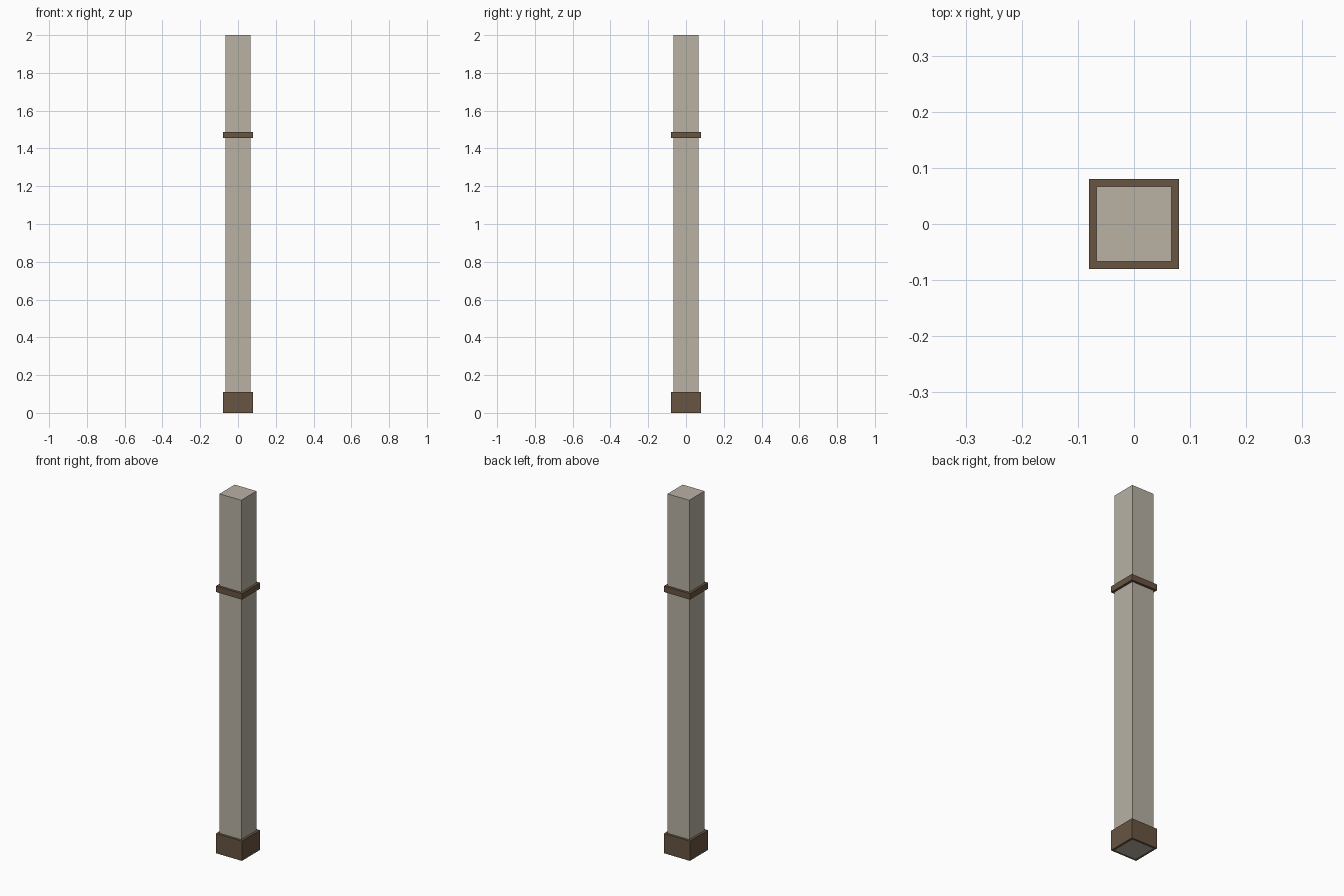
import bpy, bmesh

if "Cube" in bpy.data.objects:
    bpy.data.objects.remove(bpy.data.objects["Cube"])

def material(name, rgb):
    m = bpy.data.materials.new(name)
    m.diffuse_color = (*rgb, 1.0)
    m.use_nodes = True
    m.node_tree.nodes["Principled BSDF"].inputs["Base Color"].default_value = m.diffuse_color
    return m

def make_object(name, bm, mat):
    bmesh.ops.recalc_face_normals(bm, faces=bm.faces)
    mesh = bpy.data.meshes.new(name)
    bm.to_mesh(mesh)
    bm.free()
    mesh.materials.append(mat)
    obj = bpy.data.objects.new(name, mesh)
    bpy.context.collection.objects.link(obj)
    return obj

def square(bm, half, z):
    return [bm.verts.new((x * half, y * half, z))
            for x, y in ((-1, -1), (1, -1), (1, 1), (-1, 1))]

def bridge(bm, a, b):
    for i in range(4):
        j = (i + 1) % 4
        bm.faces.new((a[i], a[j], b[j], b[i]))

def post(name, half, z0, z1, mat):
    bm = bmesh.new()
    low, high = square(bm, half, z0), square(bm, half, z1)
    bridge(bm, low, high)
    bm.faces.new(low)
    bm.faces.new(high)
    return make_object(name, bm, mat)

def collar(name, inner, outer, z0, z1, mat):
    bm = bmesh.new()
    loops = [square(bm, h, z) for h, z in
             ((outer, z0), (outer, z1), (inner, z1), (inner, z0))]
    for k in range(4):
        bridge(bm, loops[k], loops[(k + 1) % 4])
    return make_object(name, bm, mat)

plaster = material("plaster", (0.48, 0.44, 0.37))
wood = material("dark_wood", (0.14, 0.09, 0.055))

INNER, OUTER = 0.067, 0.08

# Full-height square column
post("column", INNER, 0.0, 2.0, plaster)
# Trim frames wrapped around the column
collar("base_board", INNER, OUTER, 0.0, 0.11, wood)
collar("upper_rail", INNER, OUTER, 1.455, 1.488, wood)
